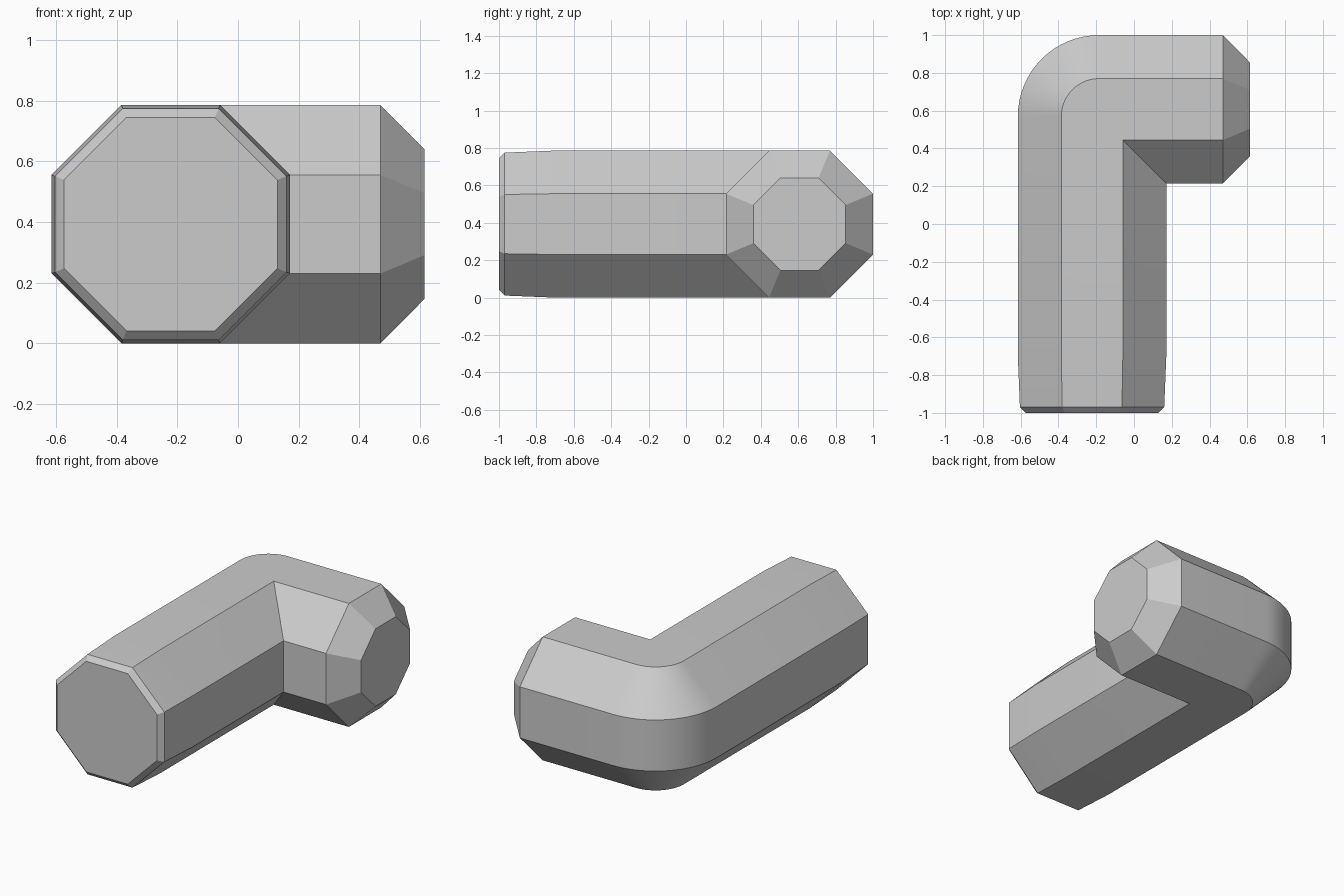
import bpy
import bmesh
from math import sin, cos, pi, tan

cube = bpy.data.objects.get("Cube")
if cube:
    bpy.data.objects.remove(cube, do_unlink=True)

HALF = 0.393                  # half width of the octagonal tube
FLAT = tan(pi / 8)            # half side of an octagon relative to its half width
LEG_X, ARM_Y, MID_Z = -0.222, 0.607, HALF
BEND_X, BEND_Y = -0.185, 0.57  # centre of the rounded outer bend
STEPS = 16


def octagon(half):
    """Cross-section as (outward offset, height) pairs."""
    f = half * FLAT
    return [(half, -f), (half, f), (f, half), (-f, half),
            (-half, f), (-half, -f), (-f, -half), (f, -half)]


def leg_ring(y, half):
    return [(LEG_X - s, y, MID_Z + h) for s, h in octagon(half)]


def arm_ring(x, half):
    return [(x, ARM_Y + s, MID_Z + h) for s, h in octagon(half)]


def bend_ring(angle):
    """Outer corners follow an arc, inner corners stay on a sharp mitre."""
    ring = []
    for s, h in octagon(HALF):
        if s > 0:
            r = s + BEND_X - LEG_X
            ring.append((BEND_X - r * cos(angle), BEND_Y + r * sin(angle), MID_Z + h))
        else:
            ring.append((LEG_X - s, ARM_Y + s, MID_Z + h))
    return ring


# Rings from the front end of the leg, round the bend, to the tip of the arm
rings = [leg_ring(-1.0, 0.352), leg_ring(-0.97, 0.382), leg_ring(-0.7, HALF)]
rings += [bend_ring(pi / 2 * i / STEPS) for i in range(STEPS + 1)]
rings += [arm_ring(0.47, HALF), arm_ring(0.615, 0.247)]

bm = bmesh.new()
shared = {}


def vert(co):
    key = tuple(round(c, 4) for c in co)
    if key not in shared:
        shared[key] = bm.verts.new(co)
    return shared[key]


loops = [[vert(co) for co in ring] for ring in rings]

# Walls between neighbouring rings, skipping collapsed ones on the mitre
for a, b in zip(loops, loops[1:]):
    for i in range(8):
        j = (i + 1) % 8
        corners = list(dict.fromkeys((a[i], a[j], b[j], b[i])))
        if len(corners) > 2:
            bm.faces.new(corners)

# End caps
bm.faces.new(loops[0])
bm.faces.new(loops[-1])
bmesh.ops.recalc_face_normals(bm, faces=bm.faces)

mesh = bpy.data.meshes.new("bent_octagonal_bar")
bm.to_mesh(mesh)
bm.free()
bar = bpy.data.objects.new("bent_octagonal_bar", mesh)
bpy.context.collection.objects.link(bar)

# Plain grey
grey = bpy.data.materials.new("light_grey")
grey.use_nodes = True
colour = (0.6, 0.6, 0.6, 1.0)
grey.diffuse_color = colour
grey.node_tree.nodes["Principled BSDF"].inputs["Base Color"].default_value = colour
mesh.materials.append(grey)

# Smooth bend, crisp octagon edges
bpy.ops.object.select_all(action='DESELECT')
bar.select_set(True)
bpy.context.view_layer.objects.active = bar
bpy.ops.object.shade_smooth_by_angle(angle=pi / 6)
